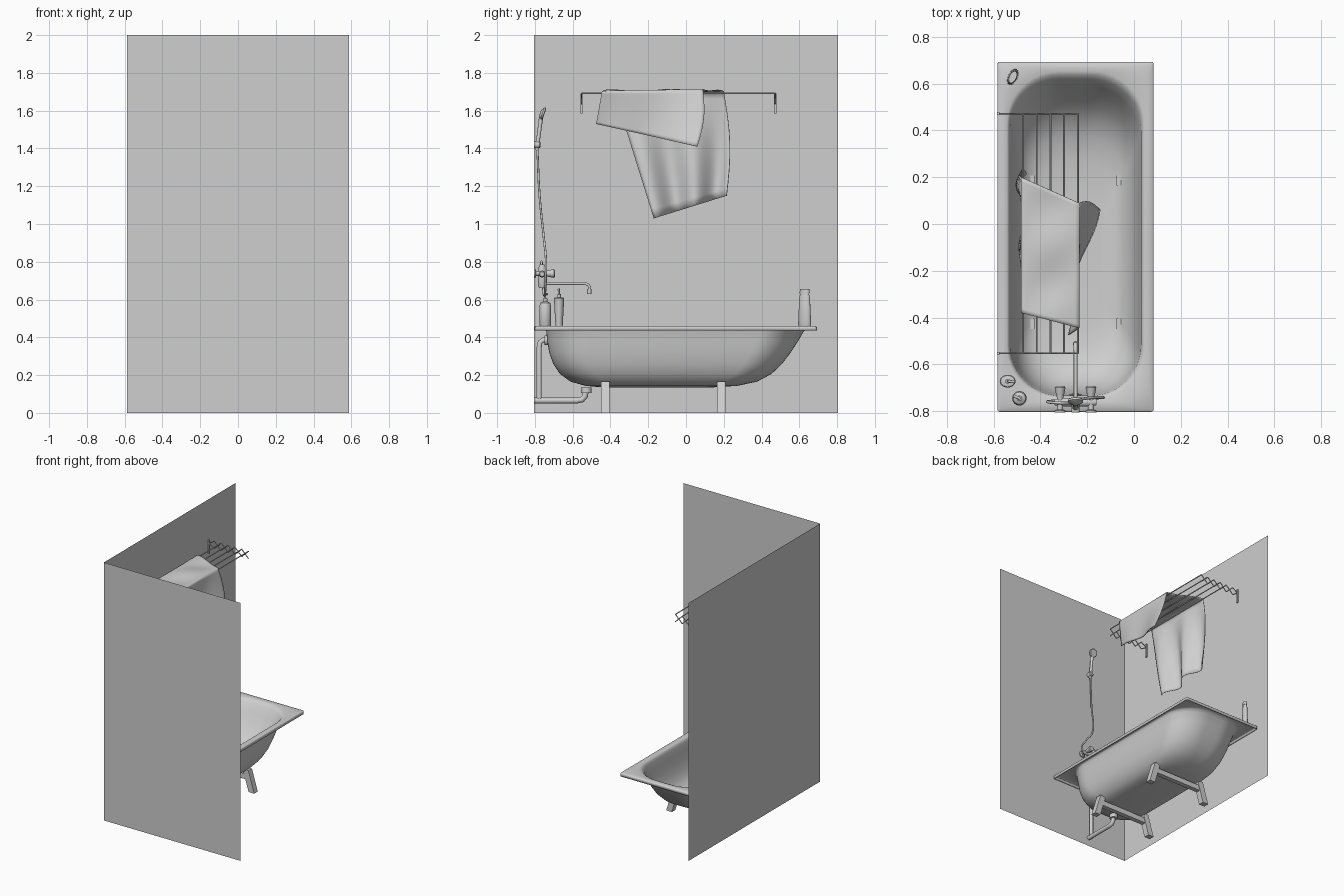
import bpy, bmesh, math
from mathutils import Vector

cube = bpy.data.objects.get("Cube")
if cube:
    bpy.data.objects.remove(cube, do_unlink=True)

GREY = bpy.data.materials.new("plain_grey")
GREY.use_nodes = True
GREY.diffuse_color = (0.62, 0.62, 0.62, 1)
GREY.node_tree.nodes["Principled BSDF"].inputs["Base Color"].default_value = (0.62, 0.62, 0.62, 1)

CX = -0.25     # centre line of the bath
RIM = 0.46     # height of the bath rim


def link(name, data):
    ob = bpy.data.objects.new(name, data)
    bpy.context.collection.objects.link(ob)
    data.materials.append(GREY)
    return ob


def finish(name, bm, smooth=True, angle=35):
    me = bpy.data.meshes.new(name)
    bm.to_mesh(me)
    bm.free()
    if smooth:
        me.shade_smooth()
        me.set_sharp_from_angle(angle=math.radians(angle))
    return link(name, me)


def loft(name, rings, cap_start=True, cap_end=True, angle=35):
    """Skin a stack of closed rings that share a point count."""
    bm = bmesh.new()
    rows = [[bm.verts.new(p) for p in ring] for ring in rings]
    n = len(rows[0])
    for a, b in zip(rows, rows[1:]):
        for i in range(n):
            j = (i + 1) % n
            bm.faces.new((a[i], a[j], b[j], b[i]))
    if cap_start:
        bm.faces.new(rows[0][::-1])
    if cap_end:
        bm.faces.new(rows[-1])
    return finish(name, bm, True, angle)


def turned(name, base, profile, axis=(0, 0, 1), flat=1.0, spin=0.0, n=24):
    """Lathe (radius, height) pairs about an axis; flat squashes one side."""
    rot = Vector((0, 0, 1)).rotation_difference(Vector(axis)).to_matrix()
    rings = []
    for r, h in profile:
        ring = []
        for i in range(n):
            a = math.tau * i / n
            x, y = r * math.cos(a), r * flat * math.sin(a)
            p = Vector((x * math.cos(spin) - y * math.sin(spin),
                        x * math.sin(spin) + y * math.cos(spin), h))
            ring.append(Vector(base) + rot @ p)
        rings.append(ring)
    return loft(name, rings)


def tube(name, paths, radius, smooth=False, sides=3):
    """Round bars along one or more paths, in one curve object."""
    cu = bpy.data.curves.new(name, "CURVE")
    cu.dimensions = "3D"
    cu.bevel_depth, cu.bevel_resolution = radius, sides
    cu.use_fill_caps = True
    for pts in paths:
        if smooth:
            sp = cu.splines.new("BEZIER")
            sp.bezier_points.add(len(pts) - 1)
            for bp, p in zip(sp.bezier_points, pts):
                bp.co = p
                bp.handle_left_type = bp.handle_right_type = "AUTO"
        else:
            sp = cu.splines.new("POLY")
            sp.points.add(len(pts) - 1)
            for q, p in zip(sp.points, pts):
                q.co = (*p, 1)
    return link(name, cu)


def beam(name, a, b, wx, wy):
    """Square bar with horizontal end faces from a up to b."""
    rings = [[(c[0] + sx * wx, c[1] + sy * wy, c[2])
              for sx, sy in ((-1, -1), (1, -1), (1, 1), (-1, 1))] for c in (a, b)]
    return loft(name, rings)


def wall(name, corners):
    bm = bmesh.new()
    bm.faces.new([bm.verts.new(c) for c in corners])
    return finish(name, bm, False)


# Two room walls
X, Y = 0.587, 0.806
wall("front_wall", [(-X, -Y, 0), (X, -Y, 0), (X, -Y, 2), (-X, -Y, 2)])
wall("side_wall", [(-X, -Y, 0), (-X, Y, 0), (-X, Y, 2), (-X, -Y, 2)])


# Bath: skirt, flat rim and bowl as rounded rectangles
def rounded(half, y0, y1, z, r, n=12):
    pts = []
    for k, (sx, y, sy) in enumerate(((1, y1, 1), (-1, y1, 1), (-1, y0, -1), (1, y0, -1))):
        for i in range(n + 1):
            a = math.pi / 2 * (k + i / n)
            pts.append((CX + sx * (half - r) + r * math.cos(a),
                        y - sy * r + r * math.sin(a), z))
    return pts


bath_rings = [
    (0.331, -0.800, 0.690, 0.435, 0.008), (0.331, -0.800, 0.690, 0.454, 0.008),
    (0.328, -0.797, 0.687, 0.457, 0.008), (0.294, -0.748, 0.652, 0.457, 0.22),
    (0.288, -0.741, 0.640, 0.452, 0.22), (0.283, -0.737, 0.622, 0.435, 0.22),
    (0.277, -0.732, 0.590, 0.380, 0.22), (0.268, -0.721, 0.551, 0.320, 0.21),
    (0.255, -0.700, 0.505, 0.260, 0.20), (0.235, -0.665, 0.450, 0.208, 0.19),
    (0.205, -0.610, 0.375, 0.168, 0.17), (0.165, -0.530, 0.270, 0.146, 0.14),
    (0.110, -0.440, 0.140, 0.138, 0.10)]
bath = loft("bath", [rounded(*r) for r in bath_rings], cap_start=False, angle=50)
shell = bath.modifiers.new("thickness", "SOLIDIFY")
shell.thickness, shell.offset = 0.006, 0

# Splayed feet with cross bars
for label, y in (("front", -0.427), ("back", 0.186)):
    for side, s in (("left", 1), ("right", -1)):
        beam(f"{label}_{side}_leg", (CX + s * 0.25, y, 0), (CX + s * 0.20, y, 0.165), 0.024, 0.022)
    beam(f"{label}_cross_bar", (CX, y, 0.09), (CX, y, 0.13), 0.21, 0.018)

# Waste and overflow pipes
tube("waste_pipe", [[(CX, -0.805, 0.065), (CX, -0.58, 0.065), (CX, -0.55, 0.07),
                     (CX, -0.533, 0.09), (CX, -0.53, 0.13)]], 0.016)
tube("overflow_pipe", [[(CX, -0.777, 0.065), (CX, -0.777, 0.35), (CX, -0.772, 0.375),
                        (CX, -0.755, 0.385), (CX, -0.725, 0.385)]], 0.014)
turned("waste_flange", (CX, -0.528, 0.105), [(0.028, 0), (0.028, 0.03)])
turned("overflow_flange", (CX, -0.75, 0.385), [(0.026, 0), (0.026, 0.022)], (0, 1, 0))

# Mixer tap: body, spout and two handles
turned("mixer_body", (CX - 0.09, -0.762, 0.735),
       [(0.012, 0), (0.018, 0.02), (0.018, 0.16), (0.012, 0.18)], (1, 0, 0))
turned("mixer_column", (CX, -0.762, 0.66), [(0.016, 0), (0.022, 0.02), (0.022, 0.10), (0.012, 0.125)])
tube("spout", [[(CX, -0.76, 0.685), (CX, -0.54, 0.685), (CX, -0.52, 0.681),
                (CX, -0.511, 0.668), (CX, -0.51, 0.635)]], 0.008)
turned("spout_nozzle", (CX, -0.512, 0.63), [(0.011, 0), (0.011, 0.025)])
for side, s in (("left", 1), ("right", -1)):
    base = (CX + s * 0.066, -0.805, 0.738)
    turned(f"{side}_tap", base, [(0.024, 0), (0.024, 0.008), (0.013, 0.012), (0.013, 0.06),
                                 (0.017, 0.075), (0.023, 0.105), (0.018, 0.112)], (0, 1, 0))

# Shower hose, holder and handset
tube("shower_hose", [[(CX, -0.787, 1.40), (CX, -0.775, 1.15), (CX + 0.01, -0.752, 0.92),
                      (CX + 0.08, -0.742, 0.82), (CX + 0.12, -0.742, 0.74), (CX + 0.07, -0.745, 0.65),
                      (CX, -0.75, 0.62), (CX - 0.07, -0.755, 0.65), (CX - 0.12, -0.76, 0.74),
                      (CX - 0.07, -0.765, 0.80), (CX, -0.765, 0.75)]], 0.006, smooth=True)
turned("shower_holder", (CX, -0.805, 1.42), [(0.018, 0), (0.018, 0.03), (0.012, 0.035)], (0, 1, 0))
turned("shower_handle", (CX, -0.79, 1.39), [(0.008, 0), (0.013, 0.04), (0.010, 0.06), (0.011, 0.18)],
       (0, 0.13, 1))
turned("shower_head", (CX, -0.772, 1.59), [(0.012, 0), (0.033, 0.012), (0.033, 0.02), (0.028, 0.024)],
       (0, 1, -0.35))

# Bottles on the rim
turned("soap_bottle", (-0.49, -0.745, RIM), [(0.028, 0), (0.031, 0.006), (0.031, 0.105), (0.026, 0.122),
                                             (0.012, 0.13), (0.012, 0.145), (0.005, 0.147), (0.005, 0.17)])
tube("soap_pump", [[(-0.49, -0.745, 0.63), (-0.515, -0.735, 0.628)]], 0.006)
turned("lotion_bottle", (-0.54, -0.672, RIM), [(0.024, 0), (0.034, 0.145), (0.030, 0.15), (0.012, 0.152),
                                               (0.012, 0.168), (0.005, 0.17), (0.005, 0.19)], flat=0.8)
tube("lotion_pump", [[(-0.54, -0.672, 0.653), (-0.512, -0.675, 0.651)]], 0.006)
turned("shampoo_bottle", (-0.518, 0.628, RIM), [(0.034, 0), (0.037, 0.006), (0.030, 0.155), (0.026, 0.165),
                                                (0.026, 0.172), (0.028, 0.173), (0.027, 0.197)],
       flat=0.55, spin=math.radians(65))

# Folding drying rack: long bars on scissor lattices
ENDS, STEP, TOP, LOW = (-0.553, 0.472), 0.0585, 1.692, 1.635
nodes = [-0.24 - STEP * k for k in range(6)]
tube("rack_bars", [[(x, ENDS[0], TOP), (x, ENDS[1], TOP)] for x in nodes[:5]], 0.004)
for label, y in zip(("front", "back"), ENDS):
    links = []
    for a, b in zip(nodes, nodes[1:]):
        links += [[(a, y, TOP), (b, y, LOW)], [(a, y, LOW), (b, y, TOP)]]
    links += [[(nodes[-1], y, z), (-0.58, y, (TOP + LOW) / 2)] for z in (TOP, LOW)]
    tube(f"{label}_scissor_links", links, 0.0035)
    beam(f"{label}_rack_bracket", (-0.58, y, 1.585), (-0.58, y, TOP), 0.005, 0.006)

# Towel draped over the rack: front flap, top and long back flap
edges = [((-0.28, -0.475, 1.53), (-0.15, 0.06, 1.41)),
         ((-0.235, -0.445, 1.703), (-0.235, 0.09, 1.712)),
         ((-0.482, -0.38, 1.703), (-0.482, 0.20, 1.703)),
         ((-0.44, -0.17, 1.03), (-0.48, 0.215, 1.15))]
COLS, ROWS = 32, 14
bm = bmesh.new()
grid = []
for part in range(3):
    for i in range(ROWS + (part == 2)):
        t, row = i / ROWS, []
        for c in range(COLS + 1):
            v = c / COLS
            keys = [Vector(a).lerp(Vector(b), v) for a, b in edges]
            keys[0].x = -0.28 + 0.13 * v ** 1.5
            p = keys[part].lerp(keys[part + 1], t)
            if part == 0:
                p.x += 0.012 * (1 - t) * math.sin(9 * v)
                p.y += 0.02 * math.sin(math.pi * t) * v
            elif part == 1:
                p.z += 0.008 * math.sin(math.pi * t) * math.sin(11 * v + 3 * t)
            else:
                p.x += 0.035 * math.sin(math.pi * min(1, t * 1.3) / 2) * (math.sin(12 * v + t) + 0.2)
                p.y += 0.025 * math.sin(math.pi * t) * v
            p.x = max(p.x, -0.57)
            row.append(bm.verts.new(p))
        grid.append(row)
for a, b in zip(grid, grid[1:]):
    for c in range(COLS):
        bm.faces.new((a[c], a[c + 1], b[c + 1], b[c]))
towel = finish("towel", bm, True, 120)
cloth = towel.modifiers.new("thickness", "SOLIDIFY")
cloth.thickness, cloth.offset = 0.004, 0
